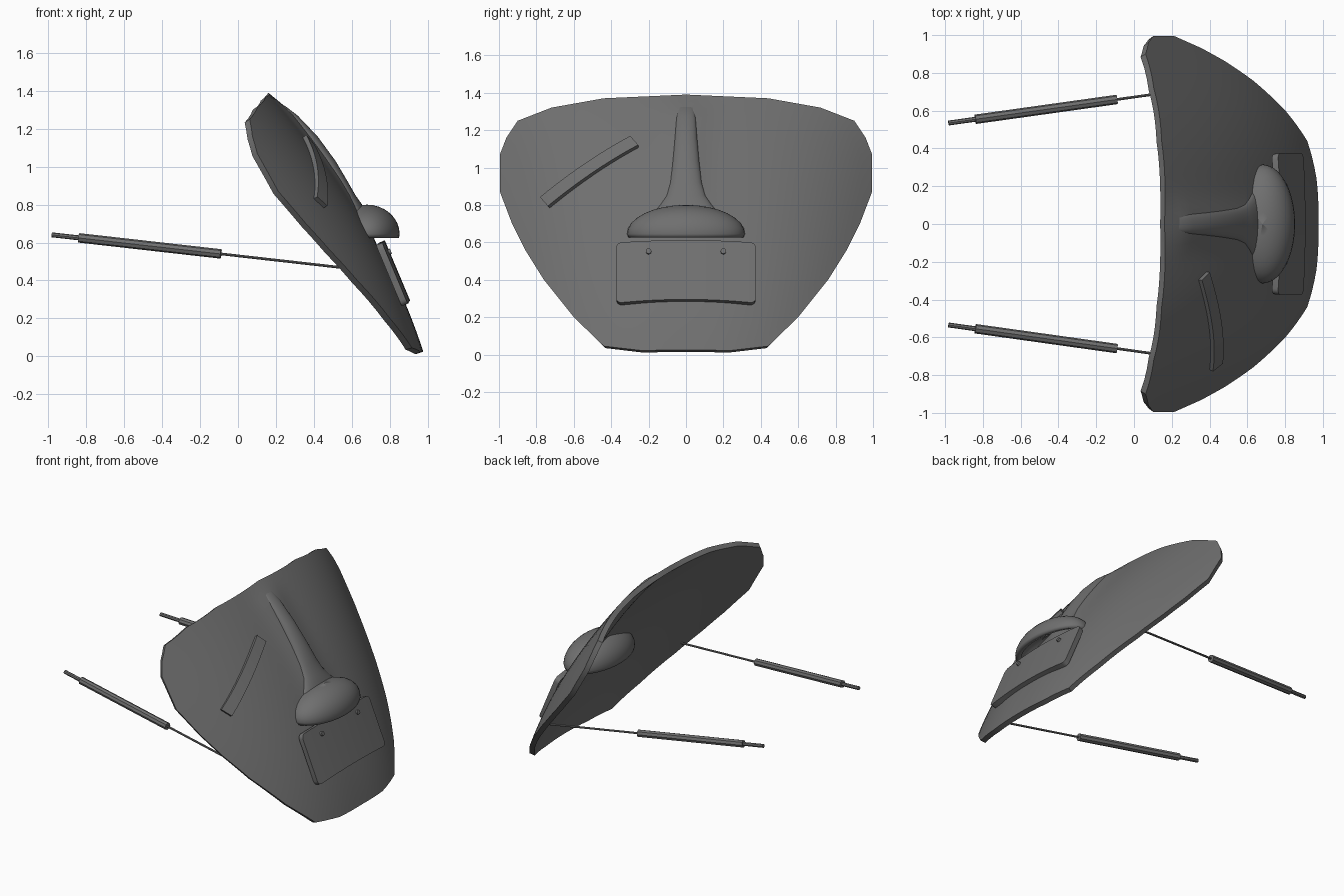
import bpy, bmesh, math
from mathutils import Vector

if "Cube" in bpy.data.objects:
    bpy.data.objects.remove(bpy.data.objects["Cube"])

GREY = (0.16, 0.16, 0.16, 1)
mat = bpy.data.materials.new("dark grey")
mat.use_nodes = True
mat.diffuse_color = GREY
mat.node_tree.nodes["Principled BSDF"].inputs["Base Color"].default_value = GREY


def centre_line(z):
    return 0.985 - 0.308 * z - 0.205 * z * z


def face_x(y, z):
    """Front surface of the curved shell, with a soft ridge under the nose."""
    bend = (0.42 - 0.06 * z - 0.025 * z ** 4) * abs(y) ** 2.5
    fade = max(0, min(1, (1.39 - z) / 0.1, (z - 0.6) / 0.2))
    return centre_line(z) - bend + 0.035 * fade * math.exp(-(y / 0.11) ** 2)


def finish(name, verts, faces, thickness=0, angle=35):
    """Make an object facing +x, thicken it inwards and shade it."""
    mesh = bpy.data.meshes.new(name)
    mesh.from_pydata(verts, [], faces)
    bm = bmesh.new()
    bm.from_mesh(mesh)
    bmesh.ops.remove_doubles(bm, verts=bm.verts, dist=0.0005)
    bmesh.ops.recalc_face_normals(bm, faces=bm.faces)
    if thickness and sum(f.normal.x * f.calc_area() for f in bm.faces) < 0:
        bmesh.ops.reverse_faces(bm, faces=bm.faces)
    bm.to_mesh(mesh)
    bm.free()
    obj = bpy.data.objects.new(name, mesh)
    bpy.context.collection.objects.link(obj)
    mesh.materials.append(mat)
    bpy.ops.object.select_all(action="DESELECT")
    obj.select_set(True)
    bpy.context.view_layer.objects.active = obj
    if thickness:
        mod = obj.modifiers.new("thickness", "SOLIDIFY")
        mod.thickness = thickness
        mod.offset = -1
        bpy.ops.object.modifier_apply(modifier=mod.name)
    bpy.ops.object.shade_smooth_by_angle(angle=math.radians(angle))
    return obj


def loft(name, rows, thickness=0, angle=35, closed=False, caps=False):
    """Skin a list of equally long rows of points."""
    n = len(rows[0])
    verts = [p for row in rows for p in row]
    faces = []
    for r in range(len(rows) - 1):
        for i in range(n if closed else n - 1):
            j = (i + 1) % n
            faces.append((r * n + i, r * n + j, (r + 1) * n + j, (r + 1) * n + i))
    if caps:
        faces += [tuple(range(n)), tuple(range(len(verts) - n, len(verts)))]
    return finish(name, verts, faces, thickness, angle)


# Mask shell: concentric rings of the outline, laid on the curved face
half = [(0, 1.39), (0.44, 1.37), (0.72, 1.32), (0.90, 1.25), (0.96, 1.16),
        (0.995, 1.07), (0.995, 0.87), (0.93, 0.70), (0.86, 0.56), (0.76, 0.40),
        (0.60, 0.20), (0.44, 0.045), (0.24, 0.022), (0, 0.025)]
outline = half + [(-y, z) for y, z in half[-2:0:-1]]
edge = []
for i, (y0, z0) in enumerate(outline):
    y1, z1 = outline[(i + 1) % len(outline)]
    steps = max(1, round(math.hypot(y1 - y0, z1 - z0) / 0.06))
    edge += [(y0 + (y1 - y0) * s / steps, z0 + (z1 - z0) * s / steps) for s in range(steps)]
RINGS = 18
MID = 0.75
rows = []
for r in range(RINGS + 1):
    f = r / RINGS
    ring = [(y * f, MID + (z - MID) * f) for y, z in edge]
    rows.append([(face_x(y, z), y, z) for y, z in ring])
n = len(edge)
verts = [rows[0][0]] + [p for row in rows[1:] for p in row]
faces = [(0, 1 + i, 1 + (i + 1) % n) for i in range(n)]
for r in range(RINGS - 1):
    a, b = 1 + r * n, 1 + (r + 1) * n
    faces += [(a + i, b + i, b + (i + 1) % n, a + (i + 1) % n) for i in range(n)]
finish("mask_shell", verts, faces, 0.035)

# Nose bridge: arched sections given as height, half width and crest
rows = []
for z, w, crest in [(1.335, 0.02, 0.215), (1.32, 0.04, 0.25), (1.27, 0.052, 0.315),
                    (1.16, 0.06, 0.42), (1.03, 0.072, 0.515), (0.92, 0.085, 0.58),
                    (0.85, 0.105, 0.62), (0.80, 0.14, 0.655), (0.74, 0.19, 0.68)]:
    base = face_x(w, z) - 0.012
    rows.append([(base + (crest - base) * math.sin(math.pi * i / 14) ** 0.8,
                  -w * math.cos(math.pi * i / 14), z) for i in range(15)])
loft("nose_bridge", rows, angle=50)

# Nose tip: hollow half dome, open underneath
rows = []
for k in range(9):
    a = math.pi / 2 * k / 8
    r, z = max(math.cos(a), 0.002), 0.645 + 0.155 * math.sin(a)
    rows.append([(0.68 + 0.173 * r * math.cos(t), 0.315 * r * math.sin(t), z)
                 for t in [math.tau * i / 40 for i in range(40)]])
rows.insert(0, [(0.68 + (x - 0.68) * 0.98, y * 0.98, 0.625) for x, y, z in rows[0]])
dome = [p for row in rows for p in row]
faces = [(r * 40 + i, r * 40 + (i + 1) % 40, (r + 1) * 40 + (i + 1) % 40, (r + 1) * 40 + i)
         for r in range(9) for i in range(40)]
tip = finish("nose_tip", dome, faces)
for p in tip.data.polygons:
    if p.center.z > 0.7 and p.normal.z < 0:
        tip.data.flip_normals()
        break
mod = tip.modifiers.new("thickness", "SOLIDIFY")
mod.thickness = 0.035
mod.offset = -1


# Mouth plate: gently curved, with rounded corners
def plate_x(y, z):
    return 0.91 - 0.42 * (z - 0.29) - 0.14 * y * y


rows = []
R = 0.03
ys = [0.375 - R * (1 - math.cos(math.pi / 2 * i / 4)) for i in range(4, -1, -1)]
columns = [-y for y in reversed(ys)] + [0.345 * i / 6 for i in range(-5, 6)] + ys
for y in columns:
    d = max(0, abs(y) - 0.345)
    cut = R - math.sqrt(max(0, R * R - d * d))
    low, high = 0.295 - 0.14 * y * y + cut, 0.612 - 0.1 * y * y - cut
    rows.append([(plate_x(y, z), y, z) for z in [low + (high - low) * k / 4 for k in range(5)]])
loft("mouth_plate", rows, 0.035)

# Scar strip on the right cheek
rows = []
for i in range(13):
    t = i / 12
    y, z = -0.76 + 0.483 * t, 0.818 + 0.327 * t + 0.07 * t * (1 - t)
    rows.append([(face_x(y + s * 0.021, z - s * 0.024) + 0.03, y + s * 0.021, z - s * 0.024)
                 for s in (-1, 0, 1)])
loft("cheek_scar", rows, 0.03)


def rod(name, start, end, radius, sides):
    """Straight bar between two points."""
    start, end = Vector(start), Vector(end)
    turn = (end - start).to_track_quat("Z", "Y")
    ring = [turn @ Vector((radius * math.cos(t), radius * math.sin(t), 0))
            for t in [math.tau * i / sides for i in range(sides)]]
    loft(name, [[p + q for q in ring] for p in (start, end)], closed=True, caps=True)


for side, label in ((1, "left"), (-1, "right")):
    # Rivets on the mouth plate
    x = plate_x(0.2, 0.55)
    rod(label + "_rivet", (x - 0.01, side * 0.2, 0.546), (x + 0.012, side * 0.2, 0.554), 0.015, 12)

    # Strap: thin cord, thick grip and end pin on one line
    def on_strap(x):
        return (x, side * (0.672 + 0.14 * x), 0.53 - 0.113 * x)

    rod(label + "_strap_cord", on_strap(-0.1), on_strap(0.56), 0.007, 8)
    rod(label + "_strap_grip", on_strap(-0.84), on_strap(-0.09), 0.025, 8)
    rod(label + "_strap_pin", on_strap(-0.982), on_strap(-0.83), 0.013, 8)
